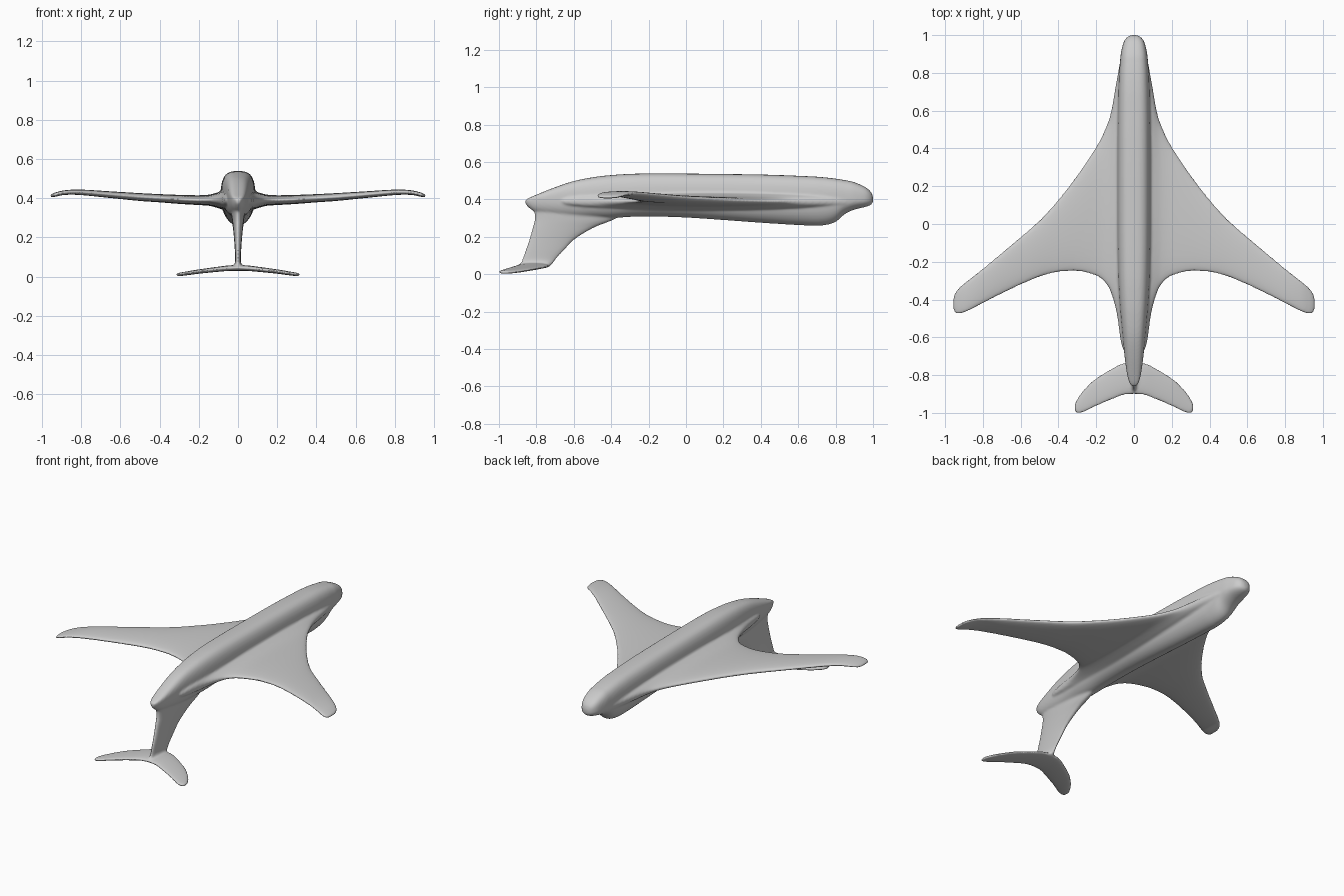
import bpy, bmesh, math

if "Cube" in bpy.data.objects:
    bpy.data.objects.remove(bpy.data.objects["Cube"])


def spline(rows, steps=5):
    """Catmull-Rom interpolation between station rows."""
    out = []
    for i in range(len(rows) - 1):
        a, b = rows[max(i - 1, 0)], rows[i]
        c, d = rows[i + 1], rows[min(i + 2, len(rows) - 1)]
        for s in range(steps):
            t = s / steps
            out.append([0.5 * (2 * q + (r - p) * t + (2 * p - 5 * q + 4 * r - u) * t * t
                               + (3 * q - p - 3 * r + u) * t ** 3)
                        for p, q, r, u in zip(a, b, c, d)])
    return out + [list(rows[-1])]


def loft(name, rings):
    bm = bmesh.new()
    loops = [[bm.verts.new(p) for p in ring] for ring in rings]
    n = len(loops[0])
    for a, b in zip(loops, loops[1:]):
        for i in range(n):
            bm.faces.new((a[i], a[(i + 1) % n], b[(i + 1) % n], b[i]))
    bm.faces.new(loops[0][::-1])
    bm.faces.new(loops[-1])
    bmesh.ops.recalc_face_normals(bm, faces=bm.faces)
    mesh = bpy.data.meshes.new(name)
    bm.to_mesh(mesh)
    bm.free()
    ob = bpy.data.objects.new(name, mesh)
    bpy.context.collection.objects.link(ob)
    return ob


ANGLES = [2 * math.pi * i / 40 for i in range(40)]


def power(v, e):
    return math.copysign(abs(v) ** e, v)


def body_ring(y, w, top, bottom):
    mid = 0.4
    ring = []
    for a in ANGLES:
        c, s = math.cos(a), math.sin(a)
        if s >= 0:
            ring.append((w * power(c, 0.65), y, mid + (top - mid) * power(s, 0.65)))
        else:
            ring.append((w * power(c, 1.1), y, mid + (mid - bottom) * power(s, 0.9)))
    return ring


def blade_ring(lead, trail, half):
    """Flat oval: list of (chordwise y, thickness offset)."""
    m, h = (lead + trail) / 2, (lead - trail) / 2
    return [(m + h * math.cos(a), half * power(math.sin(a), 0.8)) for a in ANGLES]


def wing(name, rows):
    half = spline(rows)
    full = [[-r[0]] + r[1:] for r in reversed(half[1:])] + half
    return loft(name, [[(x, y, z + dz) for y, dz in blade_ring(l, t, h)]
                       for x, l, t, z, h in full])


# Fuselage: y, half width, top z, bottom z
fuselage = loft("fuselage", [body_ring(*r) for r in spline([
    (1.0, .012, .412, .388), (.99, .035, .438, .372), (.96, .056, .465, .36),
    (.9, .07, .492, .345), (.85, .075, .503, .322), (.8, .079, .511, .28),
    (.74, .082, .518, .262), (.65, .085, .524, .26), (.4, .088, .533, .275),
    (0, .088, .538, .303), (-.25, .085, .538, .308), (-.4, .078, .53, .3),
    (-.5, .07, .518, .3), (-.6, .06, .498, .3), (-.7, .05, .465, .31),
    (-.8, .036, .425, .33), (-.845, .022, .405, .36), (-.86, .008, .392, .378)])])

# Main wing: x, leading y, trailing y, z, half thickness
main_wing = wing("main_wing", [
    (0, .9, -.7, .39, .05), (.06, .9, -.66, .39, .05), (.09, .77, -.48, .39, .044),
    (.12, .6, -.37, .39, .035), (.15, .51, -.315, .39, .028), (.2, .41, -.275, .39, .025),
    (.3, .26, -.25, .394, .023), (.4, .13, -.255, .4, .021), (.5, .02, -.28, .406, .02),
    (.65, -.11, -.345, .418, .017), (.8, -.235, -.42, .43, .014), (.88, -.298, -.462, .429, .012),
    (.925, -.335, -.477, .42, .011), (.948, -.365, -.47, .413, .009), (.956, -.395, -.45, .41, .006)])

# Fin hanging below the tail: z, leading y, trailing y, half thickness
fin = loft("fin", [[(dx, y, z) for y, dx in blade_ring(l, t, h)] for z, l, t, h in spline([
    (.4, -.3, -.845, .03), (.36, -.3, -.83, .032), (.33, -.33, -.812, .034),
    (.29, -.39, -.81, .031), (.25, -.49, -.82, .026), (.19, -.59, -.837, .02),
    (.13, -.65, -.858, .016), (.08, -.695, -.875, .014), (.06, -.71, -.885, .018),
    (.04, -.73, -.895, .022)])])

# Tailplane: x, leading y, trailing y, z, half thickness
tailplane = wing("tailplane", [
    (0, -.73, -.9, .045, .015), (.05, -.735, -.905, .043, .014), (.1, -.755, -.922, .038, .013),
    (.2, -.815, -.965, .026, .011), (.26, -.87, -.994, .017, .01), (.295, -.915, -1.003, .012, .009),
    (.31, -.945, -.995, .01, .008), (.316, -.96, -.98, .01, .005)])

# Fuse all parts into one blended skin
parts = [fuselage, main_wing, fin, tailplane]
for p in parts:
    p.select_set(True)
bpy.context.view_layer.objects.active = fuselage
bpy.ops.object.join()
fuselage.name = "aircraft_body"
remesh = fuselage.modifiers.new("fuse", 'REMESH')
remesh.mode = 'VOXEL'
remesh.voxel_size = 0.0062
remesh.use_smooth_shade = True
soften = fuselage.modifiers.new("soften", 'SMOOTH')
soften.factor = 0.5
soften.iterations = 8
